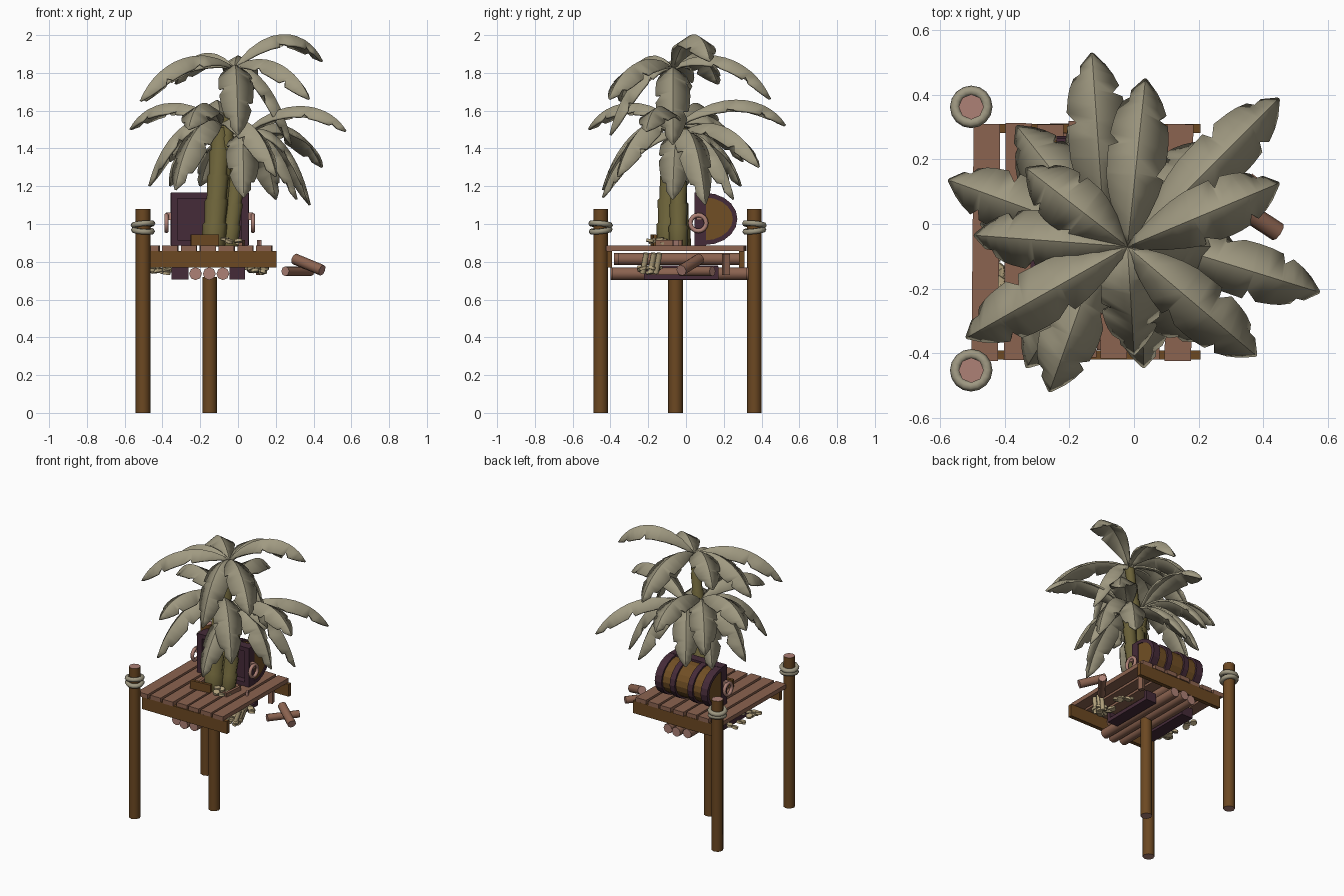
import bpy, bmesh, math, random
from mathutils import Vector, Matrix

if "Cube" in bpy.data.objects:
    bpy.data.objects.remove(bpy.data.objects["Cube"])

random.seed(4)
COLORS = {
    "leaf": (0.35, 0.32, 0.22), "plank": (0.26, 0.125, 0.08), "post_wood": (0.15, 0.065, 0.016),
    "cut_wood": (0.42, 0.22, 0.18), "trunk_olive": (0.145, 0.12, 0.04), "dark_purple": (0.06, 0.024, 0.04),
    "rope": (0.34, 0.31, 0.22), "bone": (0.46, 0.37, 0.21), "chest_wood": (0.165, 0.078, 0.018)}
MATS = {}
for n, c in COLORS.items():
    MATS[n] = bpy.data.materials.new(n)
    MATS[n].diffuse_color = (*c, 1)


def finish(bm, name, *mats, smooth=False):
    bmesh.ops.recalc_face_normals(bm, faces=bm.faces)
    me = bpy.data.meshes.new(name)
    bm.to_mesh(me)
    bm.free()
    for m in mats:
        me.materials.append(MATS[m])
    ob = bpy.data.objects.new(name, me)
    bpy.context.collection.objects.link(ob)
    if smooth:
        bpy.context.view_layer.objects.active = ob
        bpy.ops.object.select_all(action='DESELECT')
        ob.select_set(True)
        bpy.ops.object.shade_smooth_by_angle(angle=math.radians(50))
    return ob


def box(name, mat, x0, x1, y0, y1, z0, z1, rot=0):
    bm = bmesh.new()
    bmesh.ops.create_cube(bm, size=1)
    for v in bm.verts:
        v.co = Vector((v.co.x * (x1 - x0), v.co.y * (y1 - y0), v.co.z * (z1 - z0)))
    bmesh.ops.rotate(bm, verts=bm.verts, matrix=Matrix.Rotation(rot, 3, 'Z'))
    bmesh.ops.translate(bm, verts=bm.verts, vec=((x0 + x1) / 2, (y0 + y1) / 2, (z0 + z1) / 2))
    return finish(bm, name, mat)


def log(name, a, b, r, side="plank", cap="cut_wood", seg=8):
    """Round timber from a to b with differently coloured cut ends."""
    a, b = Vector(a), Vector(b)
    d = b - a
    bm = bmesh.new()
    bmesh.ops.create_cone(bm, cap_ends=True, segments=seg, radius1=r, radius2=r, depth=d.length)
    for f in bm.faces:
        f.material_index = 1 if len(f.verts) > 4 else 0
    q = d.to_track_quat('Z', 'Y').to_matrix().to_4x4()
    bm.transform(Matrix.Translation((a + b) / 2) @ q)
    return finish(bm, name, side, cap, smooth=True)


def ring(name, mat, center, R, r, rot=(0, 0, 0)):
    bpy.ops.mesh.primitive_torus_add(major_segments=16, minor_segments=6, major_radius=R,
                                     minor_radius=r, location=center, rotation=rot)
    ob = bpy.context.object
    ob.name = name
    ob.data.materials.append(MATS[mat])
    bpy.ops.object.shade_smooth_by_angle(angle=math.radians(70))


# Mooring posts with rope coils, and the short support post
for y in (-0.452, 0.362):
    log("mooring_post", (-0.503, y, 0), (-0.503, y, 1.08), 0.039, "post_wood")
    ring("rope_coil", "rope", (-0.503, y, 0.965), 0.048, 0.016, (0.12, 0.08, 0))
    ring("rope_coil", "rope", (-0.503, y, 0.998), 0.05, 0.016, (-0.1, -0.1, 0))
log("support_post", (-0.15, -0.055, 0), (-0.15, -0.055, 0.72), 0.039, "post_wood")

# Deck beams and planks
for y in (-0.405, 0.295):
    box("deck_beam", "post_wood", -0.47, 0.205, y - 0.014, y + 0.014, 0.77, 0.858)
for i in range(7):
    x = -0.458 + i * 0.0995
    j = random.uniform(-0.006, 0.008)
    box("deck_plank", "plank", x - 0.041, x + 0.041, -0.42 + j, 0.312 + j, 0.857, 0.887,
        random.uniform(-0.012, 0.012))

# Logs under the deck
for x, y0, y1 in ((-0.225, -0.38, 0.31), (-0.152, -0.4, 0.33), (-0.08, -0.39, 0.32)):
    log("raft_log", (x, y0, 0.737), (x, y1, 0.737), 0.034)
for x, y0, y1 in ((-0.2, -0.38, 0.28), (-0.1, -0.36, 0.28)):
    log("upper_log", (x, y0, 0.815), (x, y1, 0.815), 0.032)

# Loose logs beside the deck
log("loose_log", (0.30, 0.07, 0.815), (0.445, -0.025, 0.755), 0.03)
log("loose_log", (0.25, -0.03, 0.75), (0.385, 0.14, 0.75), 0.026)
box("broken_board", "plank", 0.10, 0.13, 0.195, 0.23, 0.73, 0.84, 0.3)

# Lower half of the chest: two troughs on either side of the raft logs
for x0, x1 in ((-0.35, -0.262), (-0.044, 0.038)):
    box("chest_floor", "dark_purple", x0, x1, -0.22, 0.17, 0.706, 0.732)
    for y in (-0.21, 0.16):
        box("chest_wall", "dark_purple", x0, x1, y - 0.012, y + 0.012, 0.706, 0.775)
box("chest_side", "dark_purple", -0.352, -0.33, -0.22, 0.17, 0.706, 0.78)


# Curved chest lid standing on the deck, hollow side to the front
def arch(name, mat, x0, x1, ry, rz, seg=10):
    bm = bmesh.new()
    prof = [(0.1 + ry * math.sin(math.pi * k / seg), 1.027 - rz * math.cos(math.pi * k / seg))
            for k in range(seg + 1)]
    f = bm.faces.new([bm.verts.new((x0, y, z)) for y, z in prof])
    g = bmesh.ops.extrude_face_region(bm, geom=[f])["geom"]
    bmesh.ops.translate(bm, verts=[v for v in g if isinstance(v, bmesh.types.BMVert)], vec=(x1 - x0, 0, 0))
    return finish(bm, name, mat)


arch("lid_slats", "chest_wood", -0.352, 0.052, 0.158, 0.125)


def hoop(x0, x1):
    """Band that follows the lid's curve and leaves the end panels open."""
    bm = bmesh.new()
    rows = []
    for k in range(11):
        s, c = math.sin(math.pi * k / 10), math.cos(math.pi * k / 10)
        rows.append([bm.verts.new((x, 0.1 + (0.148 + e) * s, 1.027 - (0.114 + e) * c))
                     for x, e in ((x0, 0), (x1, 0), (x1, 0.024), (x0, 0.024))])
    for a, b in zip(rows, rows[1:]):
        for m in range(4):
            bm.faces.new((a[m], a[(m + 1) % 4], b[(m + 1) % 4], b[m]))
    bm.faces.new(rows[0])
    bm.faces.new(rows[-1])
    finish(bm, "lid_band", "dark_purple")


for x0, x1 in ((-0.358, -0.305), (-0.24, -0.2), (-0.1, -0.06), (0.005, 0.058)):
    hoop(x0, x1)
for z in (0.9, 1.151):
    box("lid_rim", "dark_purple", -0.355, 0.055, 0.045, 0.107, z - 0.015, z + 0.015)
for x in (-0.337, 0.037):
    box("lid_rim_side", "dark_purple", x - 0.018, x + 0.018, 0.045, 0.107, 0.89, 1.165)
box("lid_lining", "dark_purple", -0.33, 0.03, 0.094, 0.102, 0.9, 1.15)
for x, s in ((-0.355, -1), (0.055, 1)):
    box("handle_mount", "cut_wood", min(x, x + s * 0.025), max(x, x + s * 0.025), 0.055, 0.085, 1.02, 1.06)
    ring("lid_handle", "cut_wood", (x + s * 0.024, 0.065, 1.005), 0.042, 0.012, (0, math.pi / 2, 0))


# Ringed palm trunks: each segment flares outward at its top
def trunk(a, b, bow, r0, r1, n):
    a, b, bow = Vector(a), Vector(b), Vector(bow)
    bm = bmesh.new()
    prev = None
    for k in range(2 * n):
        i, top = divmod(k, 2)
        t = (i + (0.92 if top else 0)) / n
        c = a.lerp(b, t) + bow * math.sin(math.pi * t)
        r = (r0 + (r1 - r0) * t ** 0.7) * (1.1 if top else 0.93)
        row = [bm.verts.new(c + Vector((r * math.cos(q * math.pi / 4), r * math.sin(q * math.pi / 4), 0)))
               for q in range(8)]
        if prev:
            for q in range(8):
                bm.faces.new((prev[q], prev[(q + 1) % 8], row[(q + 1) % 8], row[q]))
        else:
            bm.faces.new(row)
        prev = row
    bm.faces.new(prev)
    finish(bm, "palm_trunk", "trunk_olive", smooth=True)


TOP, MID, LOW = Vector((-0.02, -0.07, 1.82)), Vector((-0.09, -0.04, 1.52)), Vector((0.02, -0.04, 1.46))
trunk((-0.105, -0.03, 0.88), TOP, (-0.01, 0, 0), 0.06, 0.03, 8)
trunk((-0.13, -0.09, 0.88), MID, (0, -0.02, 0), 0.066, 0.046, 5)
trunk((-0.05, -0.04, 0.88), LOW, (0, 0, 0), 0.052, 0.038, 5)

# Small boards around the foot of the palm
box("planter_board", "post_wood", -0.25, -0.1, -0.18, -0.16, 0.887, 0.945, 0.1)
box("planter_board", "plank", -0.24, -0.22, -0.15, 0.0, 0.887, 0.915, 0.1)
box("planter_board", "plank", 0.01, 0.03, -0.16, -0.02, 0.887, 0.915, -0.1)
box("splinter", "cut_wood", 0.105, 0.12, -0.07, -0.04, 0.887, 0.915, 0.4)

# Fronds: (t, half width, notched side) stations along an arching midrib
STATIONS = ((0, .14, 0), (.08, .3, 0), (.18, .6, 0), (.3, .85, 0), (.4, .98, 0), (.415, .72, 1),
            (.5, 1, 0), (.58, 1.02, 0), (.592, .68, -1), (.66, 1, 0), (.74, .93, 0), (.752, .6, 1),
            (.81, .84, 0), (.87, .68, 0), (.88, .44, -1), (.94, .42, 0), (1, .02, 0))
FULL = {.415: .98, .592: 1.02, .752: .92, .88: .66}


def frond(c, tip, rise, W=0.088):
    tip = Vector(tip)
    c1, c2 = c.lerp(tip, 0.3), c.lerp(tip, 0.8)
    c1.z = max(c.z, tip.z) + rise * 0.72
    c2.z = max(c.z * 0.6 + tip.z * 0.4, tip.z) + rise * 0.75
    flat = Vector((tip.x - c.x, tip.y - c.y, 0)).normalized()
    side = Vector((-flat.y, flat.x, 0))
    flip = random.choice((-1, 1))
    bm = bmesh.new()
    prev = None
    for t, w, notch in STATIONS:
        u = 1 - t
        p = c * u ** 3 + c1 * (3 * t * u * u) + c2 * (3 * t * t * u) + tip * t ** 3
        tan = ((c1 - c) * u * u + (c2 - c1) * 2 * u * t + (tip - c2) * t * t).normalized()
        down = tan.cross(side)
        if down.z > 0:
            down = -down
        row = []
        for s in (-1, 0, 1):
            ww = W * abs(s) * (FULL[t] if notch and s != notch * flip else w)
            row.append(bm.verts.new(p + side * s * ww + down * ww * 0.6))
        if prev:
            for m in (0, 1):
                bm.faces.new((prev[m], prev[m + 1], row[m + 1], row[m]))
        prev = row
    ob = finish(bm, "palm_frond", "leaf", smooth=True)
    mod = ob.modifiers.new("thickness", 'SOLIDIFY')
    mod.thickness = 0.012
    mod.offset = 0


for tip, rise in (((0.445, 0.125, 1.86), 0.26), ((0.375, -0.405, 1.66), 0.14), ((0.0, -0.40, 1.47), 0.1),
                  ((-0.515, -0.35, 1.65), 0.18), ((-0.49, -0.035, 1.65), 0.15), ((0.035, 0.445, 1.66), 0.18),
                  ((-0.33, 0.17, 1.74), 0.18), ((0.28, -0.07, 1.42), 0.06)):
    frond(TOP, tip, rise)
for tip, rise in (((-0.57, 0.135, 1.50), 0.22), ((-0.13, 0.525, 1.52), 0.24), ((-0.26, -0.515, 1.50), 0.22),
                  ((-0.36, 0.22, 1.2), 0.1), ((-0.36, 0.3, 1.33), 0.16), ((-0.47, 0.0, 1.2), 0.14),
                  ((-0.33, -0.44, 1.18), 0.12), ((0.2, -0.36, 1.25), 0.14)):
    frond(MID, tip, rise)
for tip, rise in (((0.57, -0.21, 1.49), 0.24), ((0.445, 0.385, 1.3), 0.18), ((0.31, -0.07, 1.13), 0.1),
                  ((0.03, -0.44, 1.14), 0.1), ((0.38, 0.1, 1.1), 0.16), ((0.2, 0.25, 1.13), 0.1),
                  ((-0.2, 0.29, 1.2), 0.1)):
    frond(LOW, tip, rise, 0.084)

# Coins scattered below and on the deck, with a few bones
for cx, cy, z, n in ((-0.41, -0.15, 0.733, 9), (-0.4, 0.03, 0.733, 5), (0.1, -0.19, 0.735, 14),
                     (0.09, 0.0, 0.735, 5), (-0.03, -0.15, 0.89, 5)):
    for k in range(n):
        p = Vector((cx + random.uniform(-.05, .05), cy + random.uniform(-.05, .05), z + random.uniform(0, .025)))
        log("coin", p, p + Vector((random.uniform(-.005, .005), random.uniform(-.005, .005), 0.015)),
            0.022, "bone", "bone")
for y in (-0.23, -0.19, -0.16):
    log("bone_shaft", (0.13, y, 0.74), (0.16, y + 0.02, 0.845), 0.015, "bone", "bone")

for m in bpy.data.materials:
    if m.users and not m.is_grease_pencil:
        m.use_nodes = True
        m.node_tree.nodes["Principled BSDF"].inputs["Base Color"].default_value = m.diffuse_color
